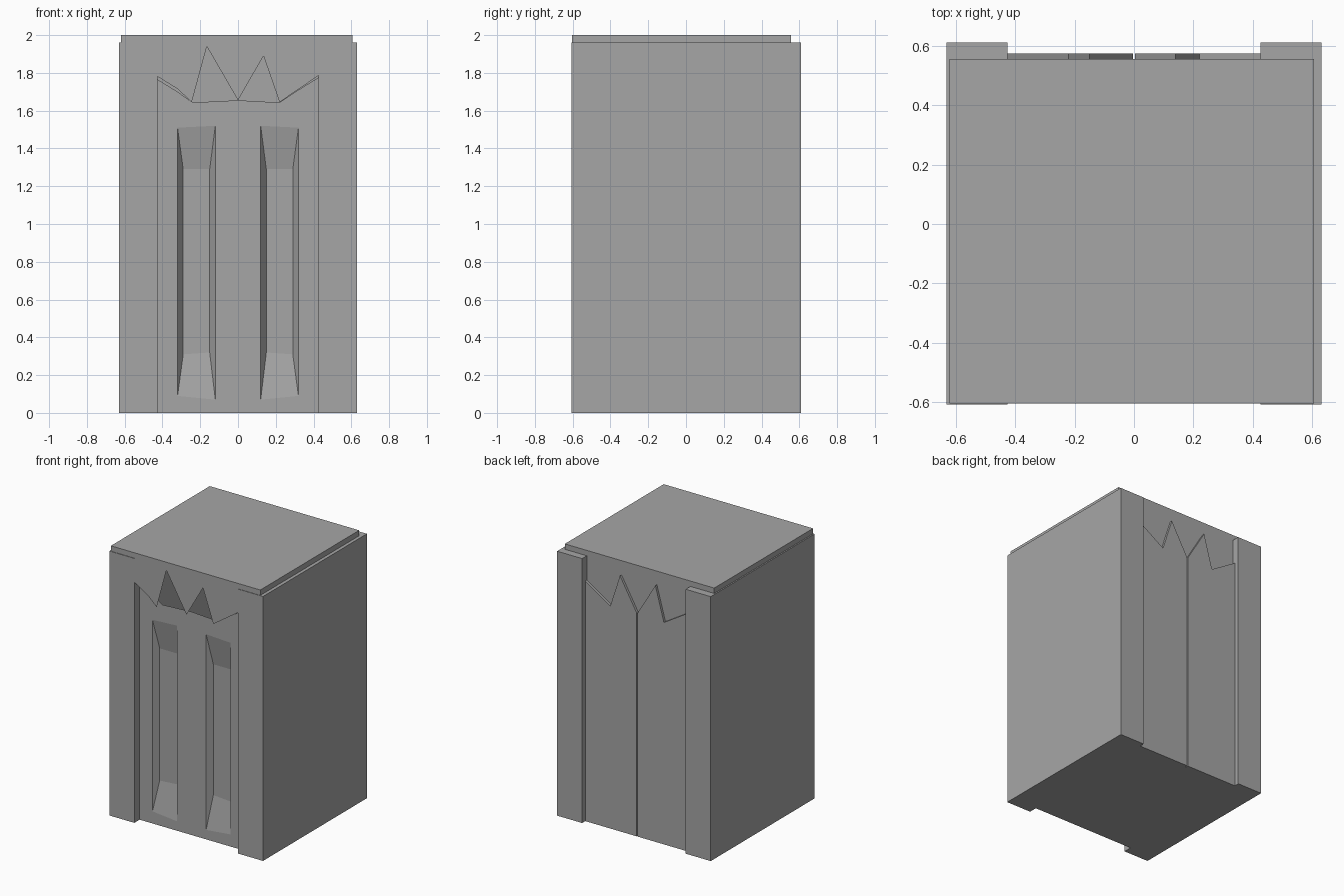
import bpy

if "Cube" in bpy.data.objects:
    bpy.data.objects.remove(bpy.data.objects["Cube"])

grey = bpy.data.materials.new("stone_grey")
grey.diffuse_color = (0.38, 0.38, 0.38, 1)
grey.use_nodes = True
grey.node_tree.nodes["Principled BSDF"].inputs["Base Color"].default_value = grey.diffuse_color


def make(name, faces):
    """Make an object from polygons given as corner points."""
    verts, polys, index = [], [], {}
    for face in faces:
        poly = []
        for p in face:
            if p not in index:
                index[p] = len(verts)
                verts.append(p)
            poly.append(index[p])
        polys.append(poly)
    mesh = bpy.data.meshes.new(name)
    mesh.from_pydata(verts, [], polys)
    mesh.materials.append(grey)
    ob = bpy.data.objects.new(name, mesh)
    bpy.context.collection.objects.link(ob)
    return ob


def mirror(faces, s):
    """Flip faces across x for s = -1, keeping them facing outwards."""
    if s > 0:
        return faces
    return [[(-x, y, z) for x, y, z in reversed(f)] for f in faces]


FRONT, BACK, DOOR = -0.603, 0.555, -0.545
LEDGE, TOP = 1.96, 2.0
XL, XR = -0.62, 0.605

# Side walls with corner posts wrapping front and back
profile = [(0.425, DOOR), (0.425, -0.607), (0.63, -0.607),
           (0.63, 0.61), (0.425, 0.61), (0.425, BACK)]
for s, side in ((1, "right"), (-1, "left")):
    walls = [[(*a, 0), (*b, 0), (*b, LEDGE), (*a, LEDGE)]
             for a, b in zip(profile, profile[1:])]
    walls.append([(*p, LEDGE) for p in profile])
    make(side + "_wall", mirror(walls, s))

# Floor following the recessed outline
outline = profile + [(-x, y) for x, y in reversed(profile)]
make("floor", [[(x, y, 0) for x, y in reversed(outline)]])

# Roof slab top and short sides
make("roof", [
    [(XL, FRONT, TOP), (XR, FRONT, TOP), (XR, BACK, TOP), (XL, BACK, TOP)],
    [(XR, FRONT, LEDGE), (XR, BACK, LEDGE), (XR, BACK, TOP), (XR, FRONT, TOP)],
    [(XL, BACK, LEDGE), (XL, FRONT, LEDGE), (XL, FRONT, TOP), (XL, BACK, TOP)],
])

# Front fascia with jagged lower edge
jag = [(-0.425, 1.78), (-0.32, 1.715), (-0.245, 1.645), (-0.165, 1.94),
       (0, 1.655), (0.135, 1.89), (0.22, 1.645), (0.425, 1.785)]
fascia = ([(XL, TOP), (XL, LEDGE), (-0.425, LEDGE)] + jag
          + [(0.425, LEDGE), (XR, LEDGE), (XR, TOP)])
make("front_fascia", [[(x, FRONT, z) for x, z in fascia]])

# Back wall rising into the roof slab
wall = [(XR, TOP), (XR, LEDGE), (0.425, LEDGE), (0.425, 0),
        (-0.425, 0), (-0.425, LEDGE), (XL, LEDGE), (XL, TOP)]
make("back_wall", [[(x, BACK, z) for x, z in wall]])

# Front doors, each with a sunken bevelled panel
for s, side, valley, mid, end in ((1, "right", 0.22, 1.71, 1.775),
                                  (-1, "left", 0.24, 1.70, 1.765)):
    def at(x, z, depth=0):
        return (x, DOOR + depth, z)
    a, b, c, d = at(0, 0), at(0.425, 0), at(0.425, end), at(0, 1.655)
    rim = [at(0.12, 0.07), at(0.32, 0.09), at(0.32, 1.51), at(0.12, 1.52)]
    bed = [at(0.15, 0.32, 0.042), at(0.29, 0.31, 0.042),
           at(0.29, 1.29, 0.042), at(0.15, 1.29, 0.042)]
    faces = [[a, b, rim[1], rim[0]], [b, c, rim[2], rim[1]],
             [rim[3], rim[2], c, at(0.32, mid), at(valley, 1.643), d],
             [d, a, rim[0], rim[3]], bed]
    for i in range(4):
        j = (i + 1) % 4
        faces.append([rim[i], rim[j], bed[j], bed[i]])
    make(side + "_front_door", mirror(faces, s))

# Back door leaves: thin plates with jagged tops and a gap between them
leaves = (("right", [(0.425, 1.78), (0.22, 1.65), (0.14, 1.895), (0.003, 1.655)]),
          ("left", [(-0.003, 1.655), (-0.15, 1.90), (-0.22, 1.645), (-0.425, 1.77)]))
for side, top in leaves:
    pts = [(top[-1][0], 0), (top[0][0], 0)] + top
    y0, y1 = BACK, 0.573
    faces = [[(x, y0, z) for x, z in pts], [(x, y1, z) for x, z in reversed(pts)]]
    for (x0, z0), (x1, z1) in zip(pts, pts[1:] + pts[:1]):
        faces.append([(x1, y0, z1), (x0, y0, z0), (x0, y1, z0), (x1, y1, z1)])
    # corner order runs right to left, so flip to face outwards
    make(side + "_back_leaf", [f[::-1] for f in faces] if pts[0][0] > pts[1][0] else faces)
